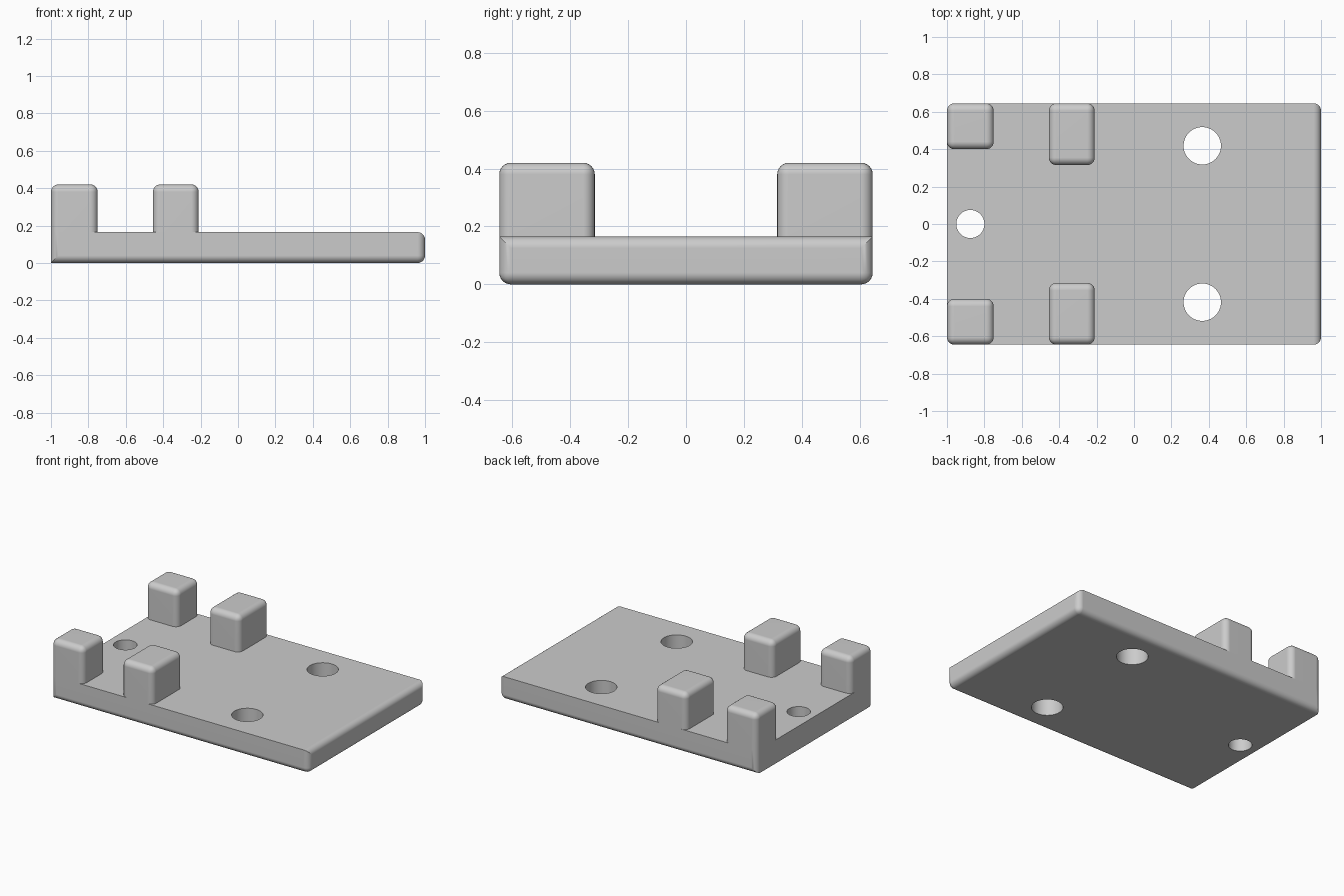
import bpy
import bmesh
import math
from mathutils import Matrix, Vector

cube = bpy.data.objects.get("Cube")
if cube:
    bpy.data.objects.remove(cube, do_unlink=True)

HALF_Y = 0.645
PLATE_TOP = 0.165
POST_TOP = 0.42
RADIUS = 0.04

grey = bpy.data.materials.new("plain_grey")
grey.use_nodes = True
grey.diffuse_color = (0.6, 0.6, 0.6, 1)
grey.node_tree.nodes["Principled BSDF"].inputs["Base Color"].default_value = (0.6, 0.6, 0.6, 1)


def make_object(name, bm):
    bmesh.ops.recalc_face_normals(bm, faces=bm.faces[:])
    mesh = bpy.data.meshes.new(name)
    bm.to_mesh(mesh)
    bm.free()
    mesh.materials.append(grey)
    obj = bpy.data.objects.new(name, mesh)
    bpy.context.collection.objects.link(obj)
    return obj


def rounded_box(name, low, high, is_round, open_bottom=False):
    """Box whose edges chosen by is_round(midpoint, direction) are rounded."""
    low, high = Vector(low), Vector(high)
    bm = bmesh.new()
    bmesh.ops.create_cube(bm, size=1)
    edges = []
    for e in bm.edges:
        a, b = (v.co for v in e.verts)
        if is_round((a + b) / 2, b - a):
            edges.append(e)
    size, mid = high - low, (low + high) / 2
    for v in bm.verts:
        v.co = Vector(c * s + m for c, s, m in zip(v.co, size, mid))
    bmesh.ops.bevel(bm, geom=edges, offset=RADIUS, offset_type='OFFSET',
                    segments=6, profile=0.5, affect='EDGES', clamp_overlap=True)
    if open_bottom:
        bm.normal_update()
        floor = [f for f in bm.faces
                 if f.normal.z < -0.9 and f.calc_center_median().z < low.z + 0.001]
        bmesh.ops.delete(bm, geom=floor, context='FACES')
    return make_object(name, bm)


def activate(obj):
    bpy.ops.object.select_all(action='DESELECT')
    obj.select_set(True)
    bpy.context.view_layer.objects.active = obj


def finish(obj):
    activate(obj)
    bpy.ops.object.shade_smooth_by_angle(angle=math.radians(30))
    mod = obj.modifiers.new("even_shading", 'WEIGHTED_NORMAL')
    mod.keep_sharp = True


# Base plate: all vertical corners, the right end and the long lower edges are round
def plate_edge(mid, direction):
    vertical = abs(direction.z) > 0.5
    right_end = mid.x > 0.4
    long_lower = abs(direction.x) > 0.5 and mid.z < 0
    return vertical or right_end or long_lower


plate = rounded_box("base_plate", (-1, -HALF_Y, 0), (1, HALF_Y, PLATE_TOP), plate_edge)

# Screw holes cut through the plate
bm = bmesh.new()
for x, y, r in [(0.365, 0.418, 0.1), (0.365, -0.418, 0.1), (-0.875, 0, 0.075)]:
    bmesh.ops.create_cone(bm, cap_ends=True, segments=48, radius1=r, radius2=r,
                          depth=1, matrix=Matrix.Translation((x, y, 0)))
cutter = make_object("hole_cutter", bm)
cutter.hide_render = True
cut = plate.modifiers.new("holes", 'BOOLEAN')
cut.operation = 'DIFFERENCE'
cut.solver = 'EXACT'
cut.object = cutter
activate(plate)
bpy.ops.object.modifier_apply(modifier="holes")
bpy.data.objects.remove(cutter, do_unlink=True)
finish(plate)


# Locating posts: round everywhere except where they meet the plate
def post_edge(mid, direction):
    return mid.z > -0.4


for name, x0, x1, inner in [("end_post", -1, -0.75, 0.4), ("middle_post", -0.455, -0.21, 0.315)]:
    for side, prefix in [(-1, "front_"), (1, "back_")]:
        y0, y1 = sorted((side * inner, side * HALF_Y))
        post = rounded_box(prefix + name, (x0, y0, PLATE_TOP), (x1, y1, POST_TOP),
                           post_edge, open_bottom=True)
        finish(post)
